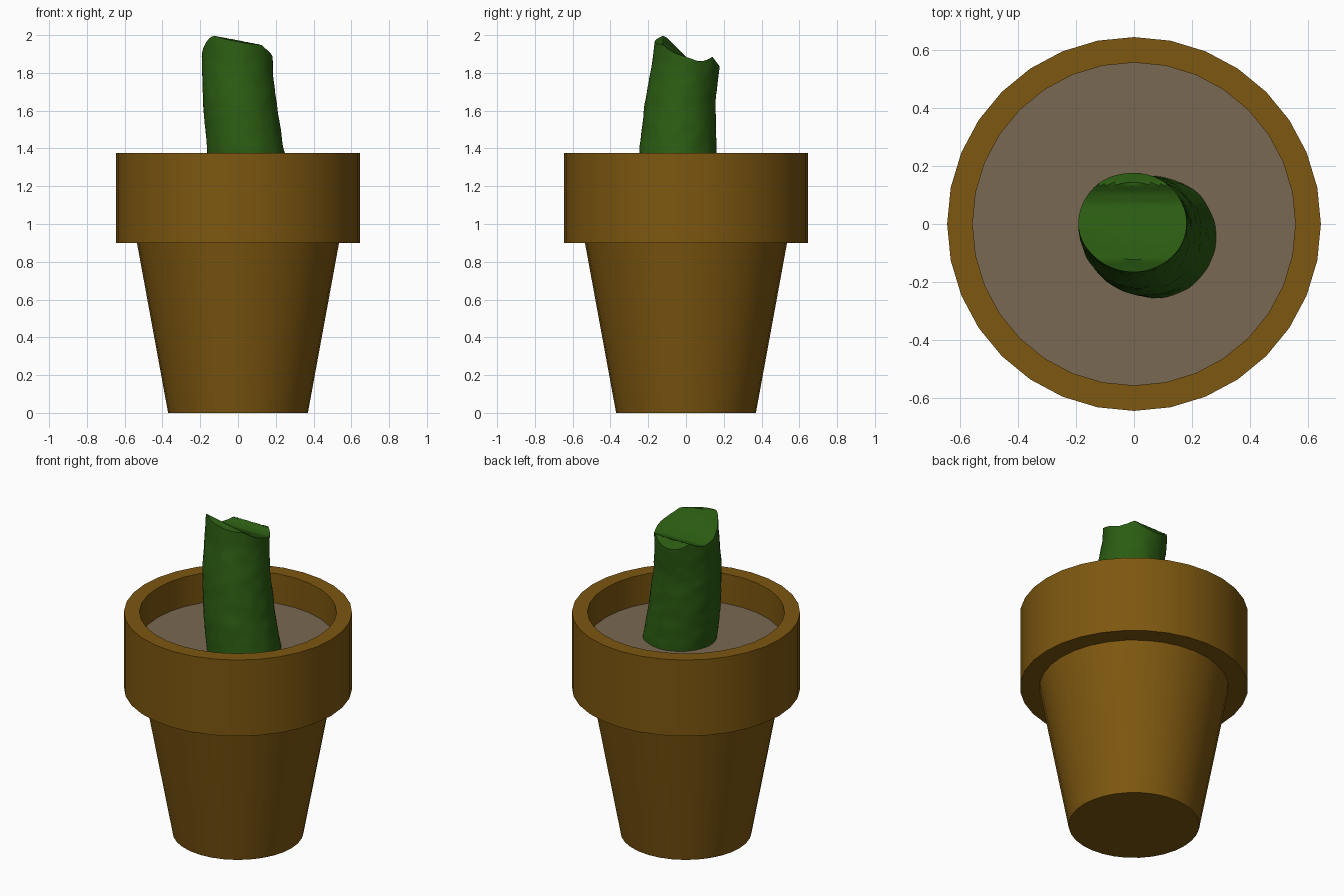
import bpy, bmesh
from math import sin, cos, pi, radians
from mathutils import Vector, noise

if "Cube" in bpy.data.objects:
    bpy.data.objects.remove(bpy.data.objects["Cube"], do_unlink=True)

SIDES = 32
SOIL_Z = 1.19


def material(name, rgb):
    m = bpy.data.materials.new(name)
    m.use_nodes = True
    m.diffuse_color = (*rgb, 1)
    m.node_tree.nodes["Principled BSDF"].inputs["Base Color"].default_value = (*rgb, 1)
    return m


clay = material("clay brown", (0.205, 0.095, 0.005))
earth = material("dry earth", (0.195, 0.138, 0.084))
green = material("cactus green", (0.024, 0.107, 0.006))


def loft(name, rings, mat, caps=(False, False), angle=35):
    """Skin a list of point rings, closing the ends if asked."""
    bm = bmesh.new()
    loops = [[bm.verts.new(p) for p in ring] for ring in rings]
    for a, b in zip(loops, loops[1:]):
        n = len(a)
        for i in range(n):
            j = (i + 1) % n
            bm.faces.new((a[i], a[j], b[j], b[i]))
    if caps[0]:
        bm.faces.new(loops[0][::-1])
    if caps[1]:
        bm.faces.new(loops[-1])
    mesh = bpy.data.meshes.new(name)
    bm.to_mesh(mesh)
    bm.free()
    mesh.materials.append(mat)
    obj = bpy.data.objects.new(name, mesh)
    bpy.context.collection.objects.link(obj)
    bpy.ops.object.select_all(action="DESELECT")
    obj.select_set(True)
    bpy.context.view_layer.objects.active = obj
    bpy.ops.object.shade_smooth_by_angle(angle=radians(angle))
    return obj


def circle(r, z):
    return [(r * cos(2 * pi * i / SIDES), r * sin(2 * pi * i / SIDES), z)
            for i in range(SIDES)]


# Pot: tapered body, heavy collar, and the soil inside
loft("pot_body", [circle(0.37, 0), circle(0.535, 0.9)], clay, (True, False))
loft("pot_rim", [circle(0.53, 0.9), circle(0.645, 0.9), circle(0.645, 1.375),
                 circle(0.557, 1.375), circle(0.557, SOIL_Z - 0.03)], clay)
loft("soil", [circle(0.557, SOIL_Z - 0.03), circle(0.557, SOIL_Z)], earth, (False, True))


def interp(table, v):
    """Linear lookup in rows of (key, values...)."""
    if v <= table[0][0]:
        return table[0][1:]
    for a, b in zip(table, table[1:]):
        if v <= b[0]:
            f = (v - a[0]) / (b[0] - a[0])
            return [p + (q - p) * f for p, q in zip(a[1:], b[1:])]
    return table[-1][1:]


# Leaning stem: height, centre x, centre y, radius x, radius y
STEM = [(1.17, 0.075, -0.045, 0.212, 0.21), (1.4, 0.038, -0.043, 0.203, 0.203),
        (1.65, 0.008, -0.03, 0.193, 0.187), (1.85, -0.005, 0.0, 0.187, 0.178),
        (2.0, -0.005, 0.01, 0.187, 0.172)]
# Scooped top: depth y, height
SCOOP = [(-0.16, 1.965), (-0.12, 1.973), (-0.06, 1.925), (0, 1.885), (0.07, 1.86),
         (0.11, 1.867), (0.14, 1.885), (0.185, 1.825)]


def scoop_height(x, y):
    tilt = min(1, max(0, -y / 0.1))
    return interp(SCOOP, y)[0] - 0.19 * x * tilt


def stem_point(angle, z, scale=1.0):
    cx, cy, rx, ry = interp(STEM, z)
    return Vector((cx + rx * scale * cos(angle), cy + ry * scale * sin(angle), z))


SEGS, ROWS, CAP_ROWS = 64, 36, 16
angles = [2 * pi * i / SEGS for i in range(SEGS)]
rim = []
for a in angles:
    p = stem_point(a, 1.9)
    p = stem_point(a, scoop_height(p.x, p.y))
    p.z = scoop_height(p.x, p.y)
    rim.append(p)

# Side skin with a faintly bumpy surface
sides = []
for row in range(ROWS):
    t = row / ROWS
    ring = []
    for a, top in zip(angles, rim):
        p = stem_point(a, 1.17 + (top.z - 1.17) * t)
        bump = 0.004 * noise.noise(p * 14) + 0.0015 * noise.noise(p * 45)
        p += Vector((cos(a), sin(a), 0)) * bump
        ring.append(p)
    sides.append(ring)

# Cut surface, drawn inward from the rim
centre = sum(rim, Vector()) / SEGS
cap = []
for row in range(1, CAP_ROWS):
    ring = []
    for top in rim:
        p = top.lerp(centre, row / CAP_ROWS)
        p.z = scoop_height(p.x, p.y)
        ring.append(p)
    cap.append(ring)

loft("cactus_stem", sides + [rim] + cap, green, (True, True))
